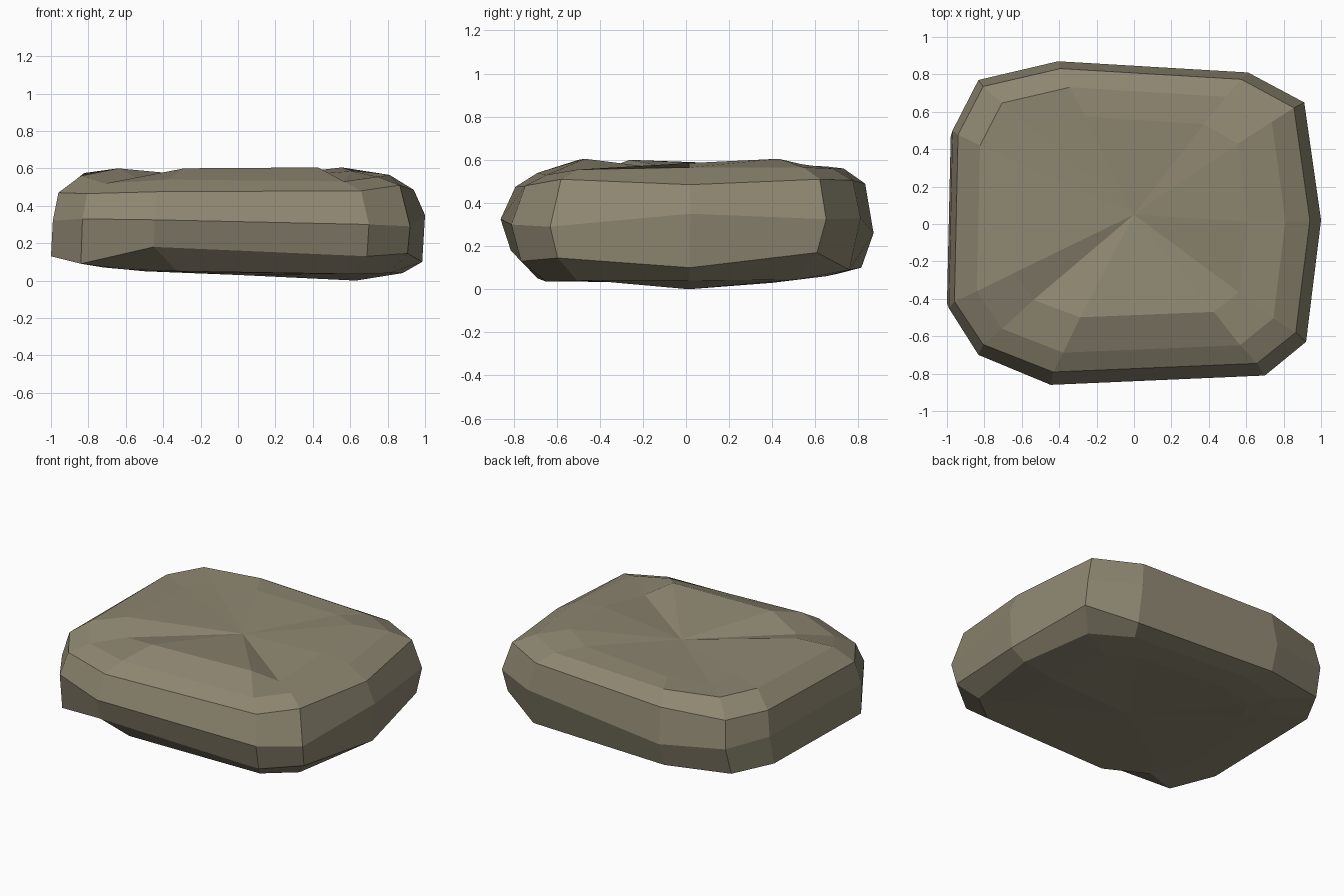
import bpy, bmesh

# One flat stone colour
stone = bpy.data.materials.new("weathered stone")
stone.diffuse_color = (0.27, 0.24, 0.165, 1)

# Widest outline, counter-clockwise from the right side
outline = [(1, .02), (.91, .65), (.61, .81), (-.41, .87), (-.84, .77), (-.98, .5),
           (-1, -.45), (-.84, -.70), (-.45, -.86), (.70, -.81), (.92, -.63)]

# Rings from bottom to top: scales to right, left, back, front; heights round the outline
rings = [
    (.63, .60, .62, .60, [0, .03, .045, .05, .055, .065, .06, .05, .045, .035, .035]),
    (.88, .72, .80, .80, [.04, .045, .06, .07, .075, .08, .07, .06, .05, .035, .04]),
    (.985, 1, .935, .945, [.10, .17, .09, .10, .12, .13, .13, .09, .18, .13, .145]),
    (1, .99, 1, 1, [.35, .325, .33, .26, .30, .32, .32, .33, .325, .30, .29]),
    (.94, .96, .955, .92, [.485, .51, .505, .49, .475, .48, .47, .465, .475, .48, .51]),
    (.81, .84, .84, .80, [.565, .565, .56, .56, .57, .575, .56, .52, .54, .53, .555]),
    (.61, .64, .66, .58, [.585, .605, .58, .56, .56, .57, .60, .545, .60, .605, .53]),
]

bm = bmesh.new()
n = len(outline)
loops = [[bm.verts.new((x * (right if x > 0 else left), y * (back if y > 0 else front), z))
          for (x, y), z in zip(outline, heights)]
         for right, left, back, front, heights in rings]

# Faceted sides and shoulders
for low, high in zip(loops, loops[1:]):
    for i in range(n):
        j = (i + 1) % n
        bm.faces.new((low[i], low[j], high[j], high[i]))

# Dished top and nearly flat underside
top = bm.verts.new((0, .05, .54))
under = bm.verts.new((0, -.05, .03))
for i in range(n):
    j = (i + 1) % n
    bm.faces.new((loops[-1][i], loops[-1][j], top))
    bm.faces.new((loops[0][j], loops[0][i], under))

bmesh.ops.recalc_face_normals(bm, faces=bm.faces)
mesh = bpy.data.meshes.new("flat_rock")
bm.to_mesh(mesh)
bm.free()
mesh.materials.append(stone)
bpy.context.collection.objects.link(bpy.data.objects.new("flat_rock", mesh))
